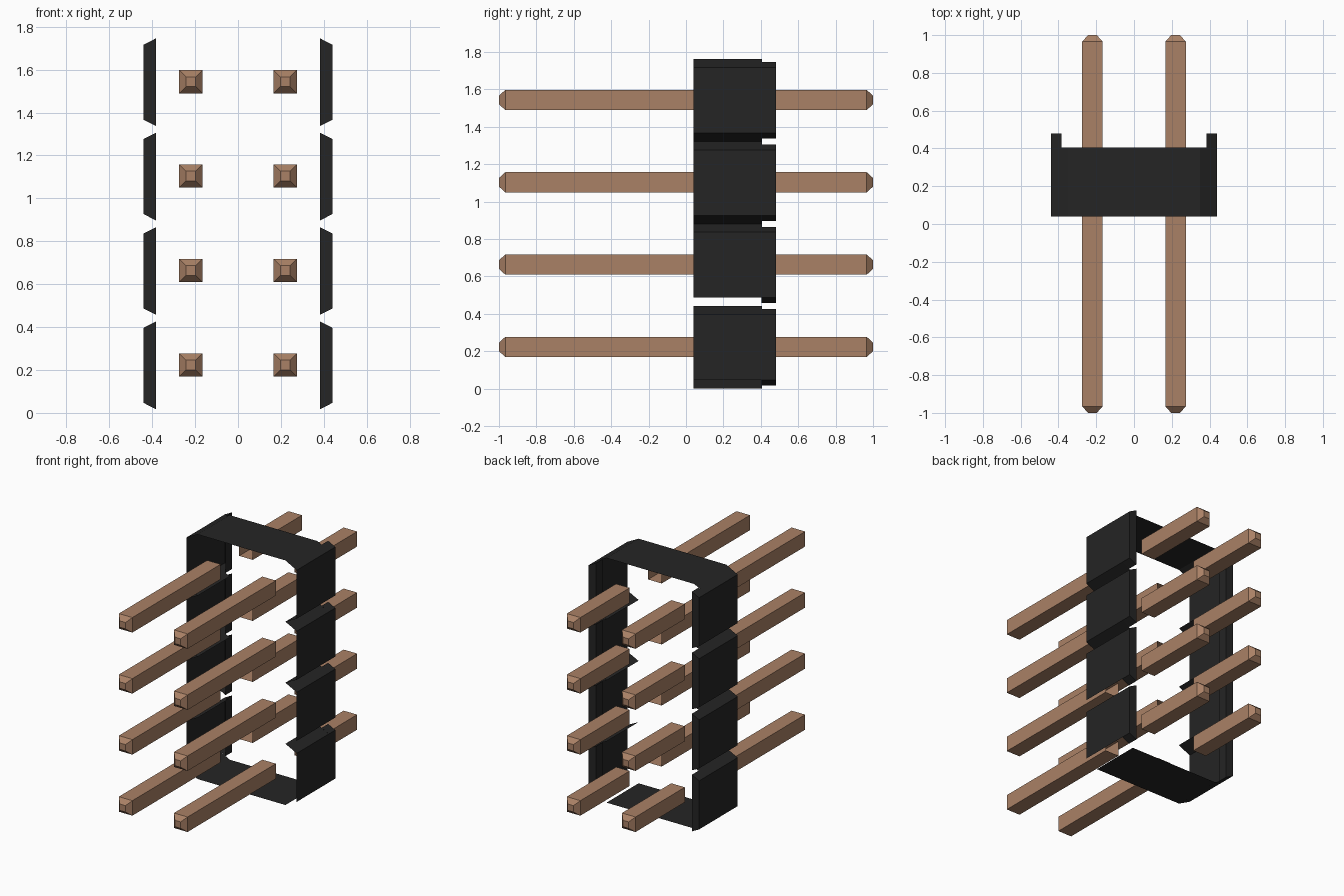
import bpy, bmesh
from mathutils import Vector

if "Cube" in bpy.data.objects:
    bpy.data.objects.remove(bpy.data.objects["Cube"], do_unlink=True)


def material(name, rgb):
    m = bpy.data.materials.new(name)
    m.use_nodes = True
    m.diffuse_color = (*rgb, 1)
    bsdf = next(n for n in m.node_tree.nodes if n.type == 'BSDF_PRINCIPLED')
    bsdf.inputs["Base Color"].default_value = (*rgb, 1)
    return m


BLACK = material("black plastic", (0.018, 0.018, 0.018))
COPPER = material("copper brown", (0.40, 0.22, 0.133))


def face(bm, coords, centre):
    """Add a face whose normal points away from centre."""
    f = bm.faces.new([bm.verts.new(c) for c in coords])
    f.normal_update()
    if f.normal.dot(f.calc_center_median() - Vector(centre)) < 0:
        f.normal_flip()


def finish(bm, name, mat):
    bmesh.ops.remove_doubles(bm, verts=bm.verts, dist=1e-4)
    me = bpy.data.meshes.new(name)
    bm.to_mesh(me)
    bm.free()
    me.materials.append(mat)
    ob = bpy.data.objects.new(name, me)
    bpy.context.collection.objects.link(ob)


PITCH, Z0, HALF = 0.44, 0.2215, 0.2215
FRONT, BACK, TAB = 0.04, 0.405, 0.48
X_OUT, X_TAB, X_TIP = 0.44, 0.383, 0.35
H_OUT, H_TAB = 0.175, 0.204
TOP = Z0 + 3 * PITCH + HALF


def strip(bm, a, b, y0, y1, centre):
    """Quad between two (x, z) points, extruded along y."""
    face(bm, [(a[0], y0, a[1]), (b[0], y0, b[1]),
              (b[0], y1, b[1]), (a[0], y1, a[1])], centre)


# Housing shell: thin side walls with bevelled notches, top and bottom plates
bm = bmesh.new()
for s in (-1, 1):
    for i in range(4):
        z = Z0 + i * PITCH
        c = (0, 0.22, z)
        strip(bm, (s * X_OUT, z - H_OUT), (s * X_OUT, z + H_OUT), FRONT, BACK, c)
        top_tip = HALF if i == 3 else PITCH / 2
        strip(bm, (s * X_OUT, z + H_OUT), (s * X_TIP, z + top_tip), FRONT, BACK, c)
        # some lower bevels are left open
        if not (i == 1 or (i == 0 and s > 0)):
            low_tip = HALF if i == 0 else PITCH / 2
            strip(bm, (s * X_OUT, z - H_OUT), (s * X_TIP, z - low_tip), FRONT, BACK, c)
for z in (0, TOP):
    strip(bm, (-X_TIP, z), (X_TIP, z), FRONT, BACK, (0, 0.22, 0.88))
finish(bm, "housing_shell", BLACK)

# Tabs behind each side wall
for s, side in ((-1, "right"), (1, "left")):
    for i in range(4):
        z = Z0 + i * PITCH
        bm = bmesh.new()
        prof = [(s * X_OUT, z - H_OUT), (s * X_OUT, z + H_OUT),
                (s * X_TAB, z + H_TAB), (s * X_TAB, z - H_TAB)]
        c = (s * (X_OUT + X_TAB) / 2, (BACK + TAB) / 2, z)
        for k in range(4):
            strip(bm, prof[k], prof[(k + 1) % 4], BACK, TAB, c)
        face(bm, [(x, TAB, h) for x, h in prof], c)
        finish(bm, f"{side}_tab_{i + 1}", BLACK)

# Square pins with tapered tips, open where they meet the housing
R, TIP = 0.054, 0.023
for x, side in ((-0.22, "right"), (0.22, "left")):
    for i in range(4):
        z = Z0 + 0.002 + i * PITCH
        for name, root, d in (("front", FRONT, -1), ("back", BACK, 1)):
            bm = bmesh.new()
            c = (x, (root + d) / 2, z)
            rings = [[(x + u * r, y, z + v * r)
                      for u, v in ((-1, -1), (1, -1), (1, 1), (-1, 1))]
                     for y, r in ((root, R), (d * 0.966, R), (d, TIP))]
            for a, b in zip(rings, rings[1:]):
                for k in range(4):
                    n = (k + 1) % 4
                    face(bm, [a[k], a[n], b[n], b[k]], c)
            face(bm, rings[2], c)
            finish(bm, f"{name}_{side}_pin_{i + 1}", COPPER)
